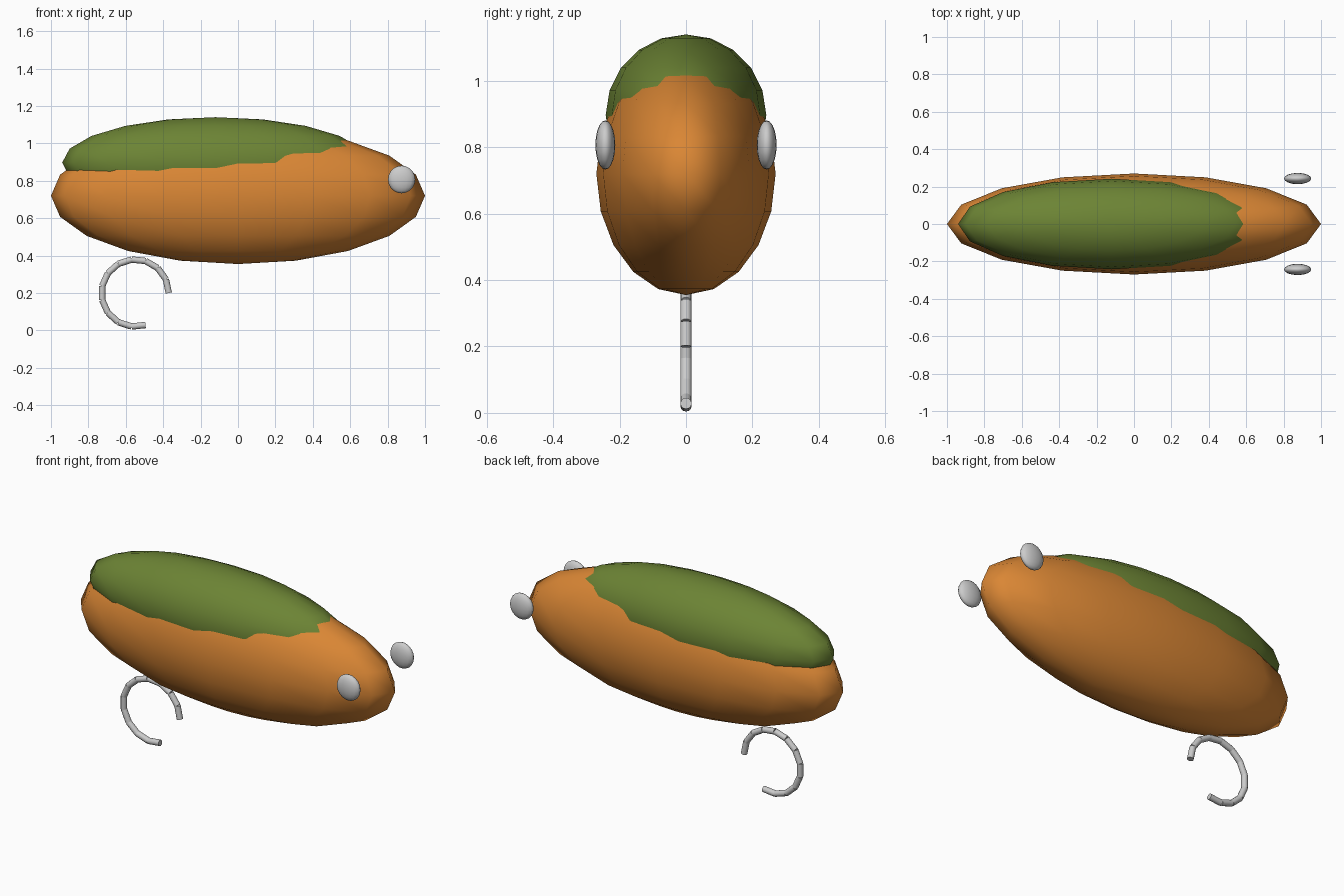
import bpy
from math import cos, sin, radians
from mathutils import Vector

if "Cube" in bpy.data.objects:
    bpy.data.objects.remove(bpy.data.objects["Cube"])


def material(name, rgb):
    mat = bpy.data.materials.new(name)
    mat.diffuse_color = (*rgb, 1)
    mat.use_nodes = True
    mat.node_tree.nodes["Principled BSDF"].inputs["Base Color"].default_value = mat.diffuse_color
    return mat


def ellipsoid(name, centre, radii, segments=16, rings=10, mat=None):
    bpy.ops.mesh.primitive_uv_sphere_add(segments=segments, ring_count=rings,
                                         radius=1, location=centre)
    obj = bpy.context.object
    obj.name = name
    obj.scale = radii
    bpy.ops.object.transform_apply(location=False, rotation=False, scale=True)
    bpy.ops.object.shade_smooth()
    if mat:
        obj.data.materials.append(mat)
    return obj


orange = material("orange", (0.70, 0.24, 0.035))
green = material("green", (0.15, 0.23, 0.035))

# Long faceted body and the green back that sinks into it
ellipsoid("body", (0, 0, 0.72), (1.0, 0.27, 0.365), mat=orange)
ellipsoid("back", (-0.12, 0, 0.897), (0.82, 0.242, 0.243), mat=green)

# Flattened eyes on both sides of the nose
for side, y in (("right", -0.243), ("left", 0.243)):
    ellipsoid(side + "_eye", (0.875, y, 0.807), (0.073, 0.03, 0.074))

# Hook: an open ring of short straight rods
centre, ring, step = Vector((-0.55, 0, 0.2)), 0.18, 24
points = [centre + ring * Vector((cos(radians(a)), 0, sin(radians(a))))
          for a in range(0, 12 * step + 1, step)]
for i, (a, b) in enumerate(zip(points, points[1:])):
    bpy.ops.mesh.primitive_cylinder_add(vertices=12, radius=0.017,
                                        depth=(b - a).length,
                                        location=(a + b) / 2)
    rod = bpy.context.object
    rod.name = f"hook_rod_{i + 1}"
    rod.rotation_euler = (b - a).to_track_quat('Z', 'Y').to_euler()
    bpy.ops.object.shade_smooth_by_angle(angle=radians(35))
